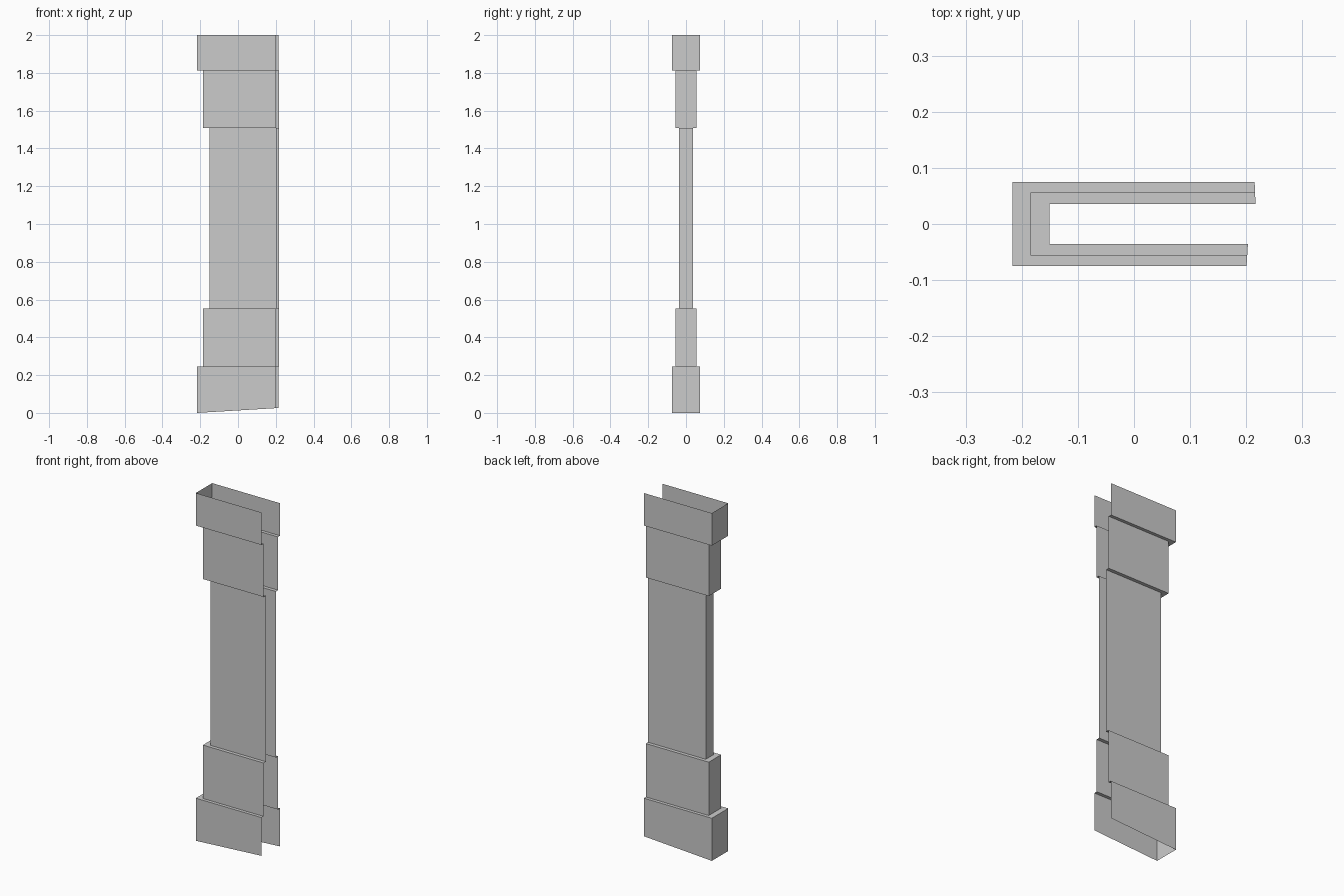
import bpy

if "Cube" in bpy.data.objects:
    bpy.data.objects.remove(bpy.data.objects["Cube"])

# U-shaped sections, open towards +x: (left x, half depth, front end x, back end x)
OUTER = (-0.2165, 0.0745, 0.2005, 0.2150)
MIDDLE = (-0.184, 0.056, 0.2018, 0.2158)
CORE = (-0.151, 0.036, 0.2030, 0.2165)

# Stepped column, bottom to top; equal heights make the ledges
LEVELS = [
    (0.0, OUTER), (0.245, OUTER),
    (0.245, MIDDLE), (0.552, MIDDLE),
    (0.552, CORE), (1.507, CORE),
    (1.507, MIDDLE), (1.813, MIDDLE),
    (1.813, OUTER), (2.0, OUTER),
]


def ring(section, z):
    left, half, front, back = section
    points = [(front, -half), (left, -half), (left, half), (back, half)]
    # the bottom edge rises slightly towards the open side
    return [(x, y, z if z > 0 else 0.026 * (x - left) / 0.4315) for x, y in points]


def loft(name, levels):
    verts = [p for z, section in levels for p in ring(section, z)]
    faces = []
    for level in range(len(levels) - 1):
        for i in range(3):
            a = level * 4 + i
            faces.append((a + 1, a, a + 4, a + 5))
    mesh = bpy.data.meshes.new(name)
    mesh.from_pydata(verts, [], faces)
    obj = bpy.data.objects.new(name, mesh)
    bpy.context.collection.objects.link(obj)
    return obj


# Open-backed pilaster shell
loft("pilaster_shell", LEVELS)
